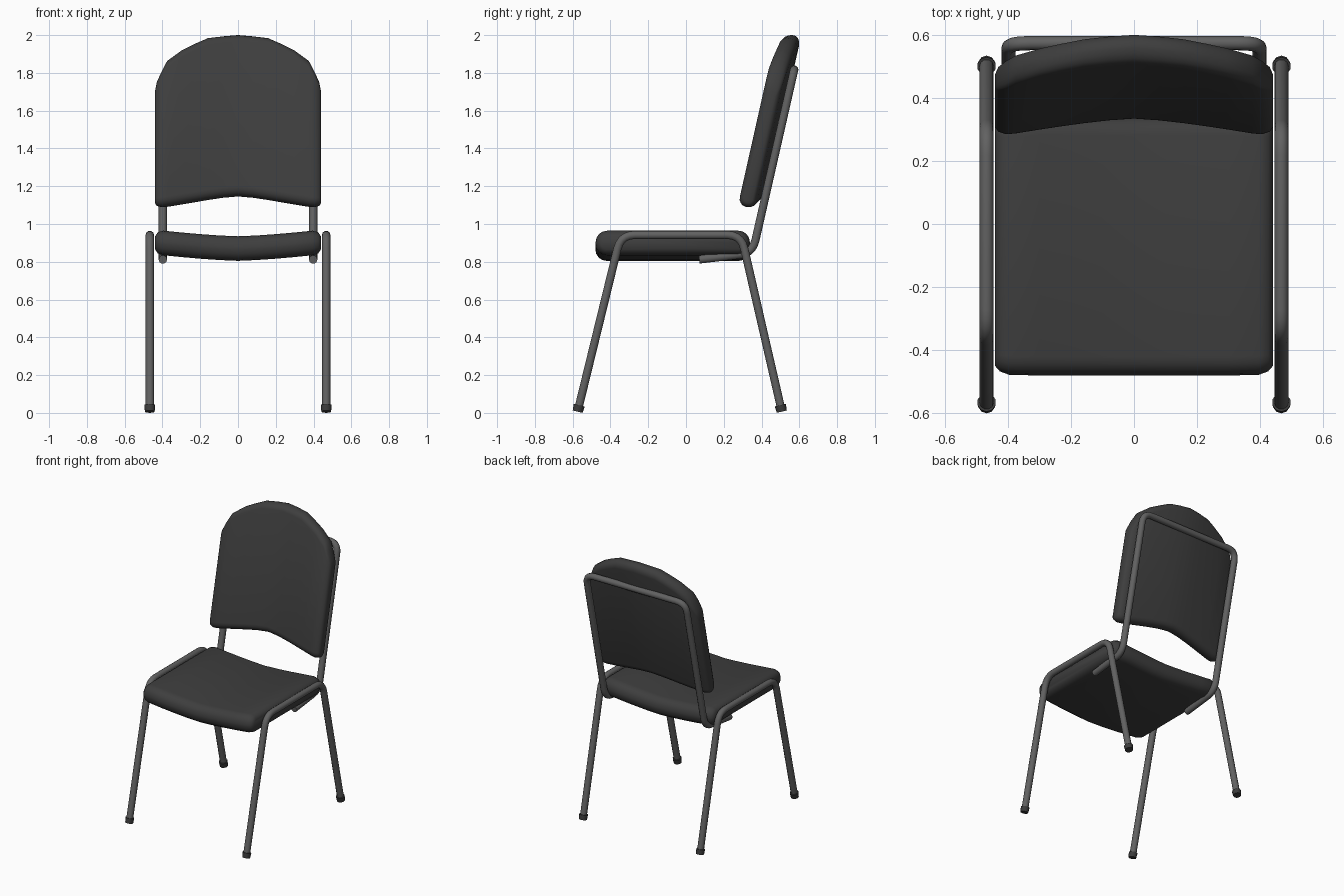
import bpy, bmesh, math
from mathutils import Vector

if "Cube" in bpy.data.objects:
    bpy.data.objects.remove(bpy.data.objects["Cube"])


def material(name, value):
    m = bpy.data.materials.new(name)
    m.diffuse_color = (value, value, value, 1)
    m.use_nodes = True
    m.node_tree.nodes["Principled BSDF"].inputs["Base Color"].default_value = m.diffuse_color
    return m


FABRIC = material("charcoal upholstery", 0.048)
METAL = material("grey metal", 0.12)
RUBBER = material("dark rubber", 0.045)


def smooth(ob, deg=45):
    bpy.ops.object.select_all(action='DESELECT')
    ob.select_set(True)
    bpy.context.view_layer.objects.active = ob
    bpy.ops.object.shade_smooth_by_angle(angle=math.radians(deg))


def fillet(points, d, n=5):
    """Round the inner corners of a polyline."""
    pts = [Vector(p) for p in points]
    out = [pts[0]]
    for a, b, c in zip(pts, pts[1:], pts[2:]):
        p, q = b + (a - b).normalized() * d, b + (c - b).normalized() * d
        for i in range(n + 1):
            t = i / n
            out.append(p * (1 - t) ** 2 + b * 2 * t * (1 - t) + q * t * t)
    return out + [pts[-1]]


def tube(name, points, d, radius=0.0225):
    pts = fillet(points, d)
    cu = bpy.data.curves.new(name, 'CURVE')
    cu.dimensions = '3D'
    cu.bevel_depth = radius
    cu.bevel_resolution = 3
    cu.use_fill_caps = True
    sp = cu.splines.new('POLY')
    sp.points.add(len(pts) - 1)
    for s, p in zip(sp.points, pts):
        s.co = (*p, 1)
    cu.materials.append(METAL)
    ob = bpy.data.objects.new(name, cu)
    bpy.context.collection.objects.link(ob)
    bpy.ops.object.select_all(action='DESELECT')
    ob.select_set(True)
    bpy.context.view_layer.objects.active = ob
    bpy.ops.object.convert(target='MESH')
    smooth(bpy.context.view_layer.objects.active)


def cushion(name, half, place):
    """Loft rounded sections across x. half = (x, low, high, thickness) for x >= 0;
    place maps (x, length, thickness offset) to a point."""
    stations = [(-x, a, b, t) for x, a, b, t in reversed(half) if x > 0] + half
    bm = bmesh.new()
    rings = []
    for x, lo, hi, t in stations:
        r, ring = t * 0.46, []
        for k, (u, w) in enumerate([(hi - r, t / 2 - r), (lo + r, t / 2 - r),
                                    (lo + r, r - t / 2), (hi - r, r - t / 2)]):
            for i in range(5):
                a = math.pi / 2 * (k + i / 4)
                ring.append(bm.verts.new(place(x, u + r * math.cos(a), w + r * math.sin(a))))
        rings.append(ring)
    n = len(rings[0])
    for A, B in zip(rings, rings[1:]):
        for i in range(n):
            j = (i + 1) % n
            bm.faces.new((A[i], A[j], B[j], B[i]))
    bm.faces.new(rings[0])
    bm.faces.new(rings[-1])
    bmesh.ops.recalc_face_normals(bm, faces=bm.faces)
    me = bpy.data.meshes.new(name)
    bm.to_mesh(me)
    bm.free()
    me.materials.append(FABRIC)
    ob = bpy.data.objects.new(name, me)
    bpy.context.collection.objects.link(ob)
    smooth(ob, 60)


def sag(x):
    return min(1, abs(x) / 0.40) ** 1.4


# Seat: dips toward the middle
cushion("seat",
        [(0, -0.48, 0.34, 0.13), (0.1, -0.48, 0.34, 0.13), (0.2, -0.48, 0.34, 0.13),
         (0.3, -0.48, 0.34, 0.13), (0.395, -0.478, 0.338, 0.13),
         (0.425, -0.467, 0.327, 0.112), (0.44, -0.45, 0.31, 0.065)],
        lambda x, u, w: (x, u, 0.87 + 0.03 * sag(x) + w))

# Backrest: arched top, bowed and leaning back
TILT = 0.224
NORM = math.hypot(1, TILT)
cushion("backrest",
        [(0, 1.147, 2.0, 0.095), (0.08, 1.14, 1.993, 0.095), (0.16, 1.128, 1.983, 0.095),
         (0.23, 1.116, 1.952, 0.095), (0.295, 1.105, 1.92, 0.095), (0.375, 1.092, 1.862, 0.095),
         (0.405, 1.09, 1.805, 0.092), (0.43, 1.097, 1.75, 0.075), (0.44, 1.112, 1.70, 0.045)],
        lambda x, u, w: (x, 0.327 + TILT * (u - 1.12) + 0.038 * (1 - sag(x)) + w / NORM,
                         u - w * TILT / NORM * min(1, (2.0 - u) / 0.05 + 0.3)))

# Back frame: one bent tube behind the backrest, ending under the seat
X = 0.398
side = [(0.07, 0.812), (0.352, 0.845), (0.573, 1.817)]
tube("back_frame", [(-X, y, z) for y, z in side] + [(X, y, z) for y, z in reversed(side)], 0.07)

# Side leg frames and rubber feet
for s, label in ((-1, "left"), (1, "right")):
    x = s * 0.467
    path = [(x, -0.568, 0.03), (x, -0.345, 0.942), (x, 0.292, 0.942), (x, 0.502, 0.03)]
    tube("leg_frame_" + label, path, 0.075)
    for tip, nxt, end in ((path[0], path[1], "front"), (path[3], path[2], "rear")):
        d = (Vector(nxt) - Vector(tip)).normalized()
        bpy.ops.mesh.primitive_cone_add(vertices=10, radius1=0.027, radius2=0.03, depth=0.035,
                                        location=(x, tip[1] - d.y * 0.006, 0.0237))
        foot = bpy.context.object
        foot.name = f"{end}_foot_{label}"
        foot.rotation_euler = d.to_track_quat('Z', 'Y').to_euler()
        foot.data.materials.append(RUBBER)
        smooth(foot, 40)
